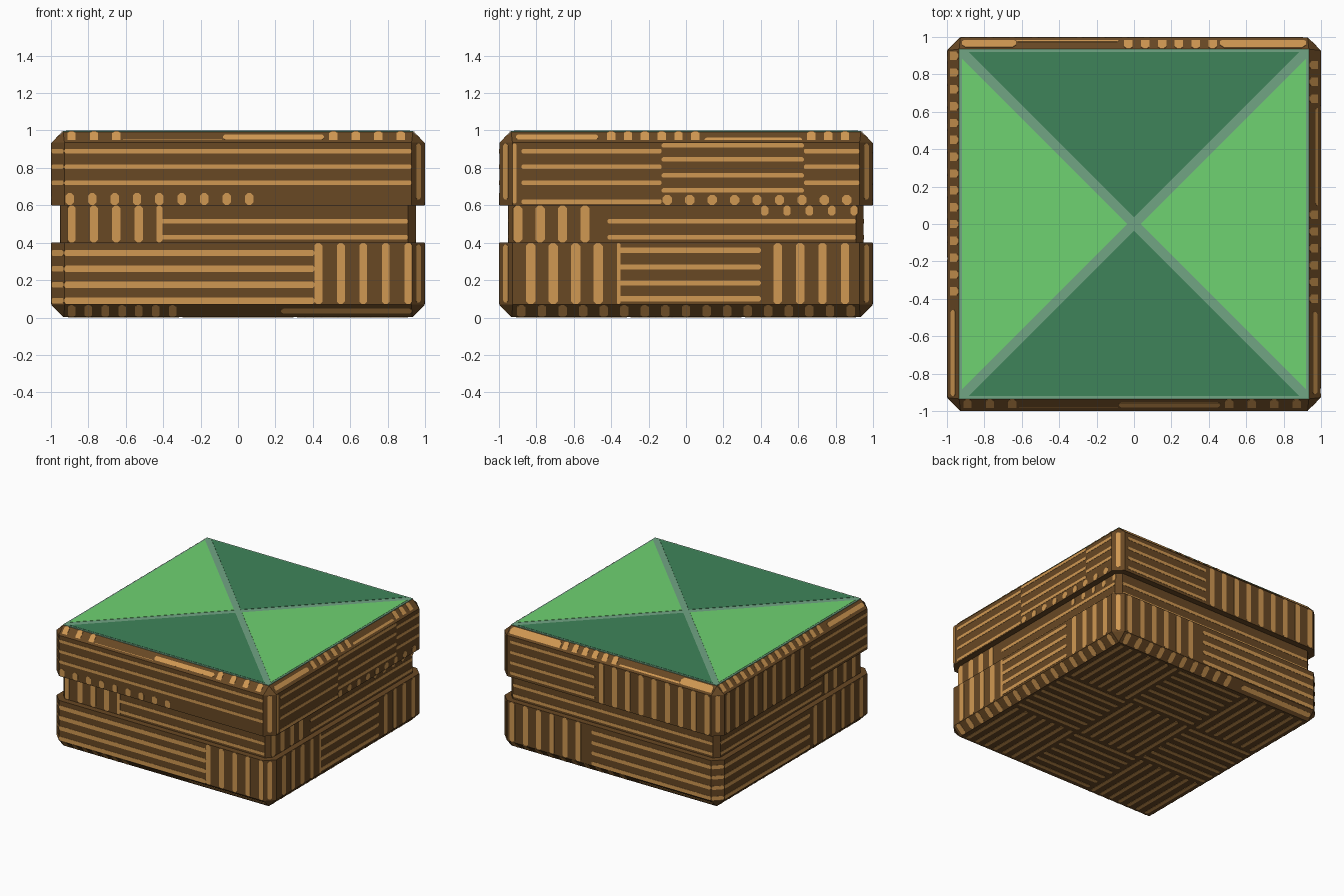
import bpy, bmesh, math
from mathutils import Vector, Matrix

if "Cube" in bpy.data.objects:
    bpy.data.objects.remove(bpy.data.objects["Cube"])

def lin(c):
    return c / 12.92 if c <= 0.04045 else ((c + 0.055) / 1.055) ** 2.4

def mat(name, hexa):
    m = bpy.data.materials.new(name)
    m.diffuse_color = [lin(int(hexa[i:i + 2], 16) / 255) for i in (0, 2, 4)] + [1]
    m.use_nodes = True
    m.node_tree.nodes["Principled BSDF"].inputs["Base Color"].default_value = m.diffuse_color
    return m

DARK = mat("dark_wood", "684824")
LIGHT = mat("light_wood", "d09852")
RIM = mat("grey_green", "71a584")
GREEN1 = mat("light_green", "6fd271")
GREEN2 = mat("deep_green", "3f845a")
H, T = 0.998, 0.002           # body half width, stripe thickness

def finish(bm, name, m):
    bmesh.ops.recalc_face_normals(bm, faces=bm.faces)
    me = bpy.data.meshes.new(name)
    bm.to_mesh(me)
    bm.free()
    me.materials.append(m)
    bpy.context.collection.objects.link(bpy.data.objects.new(name, me))

def prism(bm, pts, frame, d0, d1):
    lo = [bm.verts.new(frame @ Vector((x, y, d0))) for x, y in pts]
    hi = [bm.verts.new(frame @ Vector((x, y, d1))) for x, y in pts]
    n = len(pts)
    bm.faces.new(hi)
    bm.faces.new(lo[::-1])
    for i in range(n):
        bm.faces.new((lo[i], lo[(i + 1) % n], hi[(i + 1) % n], hi[i]))

# body: stacked chamfered squares with a recessed band
bm = bmesh.new()
rings = []
for z, h, c in [(T, .93, 0), (.07, H, .07), (.4, H, .07), (.4, .95, .041),
                (.6, .95, .041), (.6, H, .07), (.935, H, .07), (.993, .935, 0)]:
    q = [(-h + c, -h), (h - c, -h)]
    ring = []
    for k in range(4):
        r = Matrix.Rotation(k * math.pi / 2, 3, 'Z')
        ring += [bm.verts.new(r @ Vector((x, y, z))) for x, y in q]
    rings.append(ring)
for a, b in zip(rings, rings[1:]):
    for i in range(8):
        j = (i + 1) % 8
        bm.faces.new((a[i], a[j], b[j], b[i]))
bm.faces.new(rings[0][::-1])
bm.faces.new(rings[-1])
bmesh.ops.remove_doubles(bm, verts=bm.verts, dist=1e-5)
finish(bm, "wooden_body", DARK)

# frames: x runs along a side, y up it, z outwards; k counts quarter turns
def frame(k, dist, z=0, tilt=0):
    return (Matrix.Rotation(k * math.pi / 2, 4, 'Z') @ Matrix.Translation((0, -dist, z))
            @ Matrix.Rotation(math.pi / 2 - math.radians(tilt), 4, 'X'))

def bar(bm, f, u0, u1, v0, v1):
    c = 0.3 * min(u1 - u0, v1 - v0)
    prism(bm, [(u0 + c, v0), (u1 - c, v0), (u1, v0 + c), (u1, v1 - c),
               (u1 - c, v1), (u0 + c, v1), (u0, v1 - c), (u0, v0 + c)], f, -.001, T)

def rows(bm, f, a, b, zs, w=.024):
    for z in zs:
        bar(bm, f, a, b, z - w / 2, z + w / 2)

def cols(bm, f, a, b, z0, z1, w=.045, pitch=.12):
    for i in range(int((b - a) / pitch + 1.01)):
        u = a + i * pitch
        bar(bm, f, u - w / 2, u + w / 2, z0, z1)

UP, MID, LOW = (.89, .805, .72), (.515, .43), (.345, .26, .175, .09)
names = ["front", "right", "back", "left"]
side = [frame(k, H) for k in range(4)]
band = [frame(k, .95) for k in range(4)]
top = [frame(k, .9665, .964, 42.5) for k in range(4)]
low = [frame(k, .964, .036, -45) for k in range(4)]
B = [bmesh.new() for _ in range(4)]

# front stripes
b, s, g = B[0], side[0], band[0]
rows(b, s, -.93, .928, UP)
cols(b, s, -.9, .07, .602, .665)
cols(b, g, -.89, -.5, .402, .598)
bar(b, g, -.435, -.405, .402, .598)
rows(b, g, -.42, .909, MID)
rows(b, s, -.93, .41, LOW, .034)
cols(b, s, .43, .92, .072, .398, .042)
cols(b, top[0], -.89, -.64, -.043, .043)
rows(b, top[0], -.62, -.08, [-.03], .02)
rows(b, top[0], -.08, .46, [.0], .035)
cols(b, top[0], .51, .92, -.043, .043)
cols(b, low[0], -.89, -.28, -.045, .045, .04, .09)
rows(b, low[0], .23, .93, [0], .035)

# right stripes
b, s, g = B[1], side[1], band[1]
bar(b, s, -.928, -.905, .61, .93)
rows(b, s, -.88, -.13, UP + (.62,))
rows(b, s, -.13, .63, (.92, .845, .76, .68))
rows(b, s, .63, .928, UP)
cols(b, s, -.1, .92, .602, .655, .05)
cols(b, g, -.9, -.5, .402, .598, .05)
rows(b, g, -.42, .909, MID)
cols(b, g, .42, .9, .545, .598, .04)
cols(b, s, -.83, -.4, .072, .398, .05)
bar(b, s, -.37, -.35, .072, .398)
rows(b, s, -.36, .4, (.36, .27, .185, .1), .028)
cols(b, s, .49, .9, .072, .398)
rows(b, top[1], -.91, -.47, [0], .035)
cols(b, top[1], -.4, .09, -.043, .043, .045, .09)
rows(b, top[1], .1, .62, [-.02], .03)
cols(b, top[1], .67, .92, -.043, .043, .045, .09)
cols(b, low[1], -.88, .92, -.045, .045, .045, .11)

# back stripes
b, s, g = B[2], side[2], band[2]
rows(b, s, -.9, -.13, UP + (.635,))
cols(b, s, -.07, .92, .602, .933)
rows(b, g, -.909, .909, MID)
cols(b, s, -.88, -.2, .072, .398)
rows(b, s, -.16, .928, LOW, .03)
rows(b, top[2], -.92, -.46, [0], .07)
cols(b, top[2], -.42, .08, -.043, .043, .045, .09)
rows(b, top[2], .08, .63, [-.025], .03)
rows(b, top[2], .63, .92, [0], .065)
cols(b, low[2], -.88, .2, -.045, .045, .045, .11)
rows(b, low[2], .25, .92, [0], .035)

# left stripes
b, s, g = B[3], side[3], band[3]
cols(b, s, -.88, .15, .602, .933)
rows(b, s, .19, .928, UP + (.635,))
rows(b, g, -.909, .4, MID)
cols(b, g, .46, .9, .402, .598)
rows(b, s, -.928, .18, LOW, .03)
cols(b, s, .25, .92, .072, .398)
cols(b, top[3], -.9, .43, -.043, .043, .045, .09)
rows(b, top[3], .46, .92, [0], .035)
cols(b, low[3], -.88, .92, -.045, .045, .045, .11)
for n, b in zip(names, B):
    finish(b, n + "_grain_stripes", LIGHT)

# stripes on the four corner chamfers
bm = bmesh.new()
for k in range(4):
    f = frame(k + .5, (2 * H - .07) / math.sqrt(2))
    if k == 3:
        rows(bm, f, -.047, .047, UP)
    else:
        bar(bm, f, -.018, .018, .63, .93)
    if k in (2, 3):
        rows(bm, f, -.047, .047, LOW, .03)
    else:
        bar(bm, f, -.018, .018, .08, .39)
finish(bm, "corner_grain_stripes", LIGHT)

# basket-weave stripes underneath
bm = bmesh.new()
under = Matrix.Translation((0, 0, T)) @ Matrix.Rotation(math.pi, 4, 'X')
n, size = 3, 1.84 / 3
for i in range(n):
    for j in range(n):
        u, v = -.92 + i * size, -.92 + j * size
        f = under
        for t in range(7):
            p = .04 + t * .088
            if (i + j) % 2:
                bar(bm, f, u + .01, u + size - .01, v + p - .016, v + p + .016)
            else:
                bar(bm, f, u + p - .016, u + p + .016, v + .01, v + size - .01)
finish(bm, "bottom_grain_stripes", LIGHT)

# green top: rim plate with four triangles
flat = Matrix.Identity(4)
bm = bmesh.new()
e = .935
prism(bm, [(-e, -e), (e, -e), (e, e), (-e, e)], flat, .991, .998)
finish(bm, "top_rim", RIM)
for k, n in enumerate(names):
    bm = bmesh.new()
    r = Matrix.Rotation(k * math.pi / 2, 4, 'Z')
    o = .92
    prism(bm, [(-o + .035, -o), (o - .035, -o), (0, -.035)], r, .997, 1.0)
    finish(bm, n + "_top_triangle", GREEN1 if k % 2 else GREEN2)
